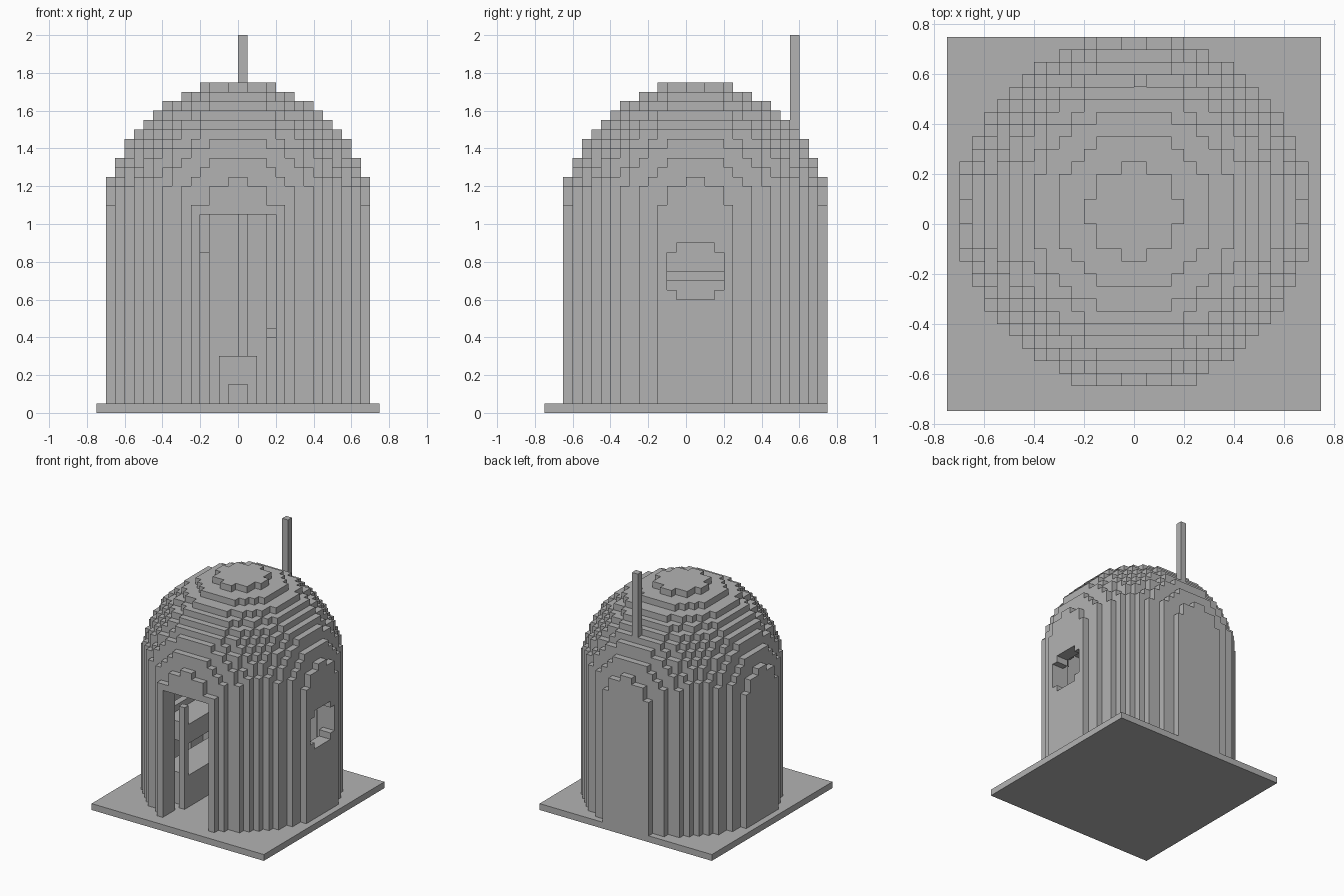
import bpy, bmesh
from itertools import product
from mathutils import Vector

if "Cube" in bpy.data.objects:
    bpy.data.objects.remove(bpy.data.objects["Cube"], do_unlink=True)

U = 0.05                              # size of one block
CENTRE = Vector((0, 0.05, 1.05))      # middle of the dome
OUTER, INNER = 14, 12                 # dome radii in blocks

stone = bpy.data.materials.new("plain_grey")
stone.use_nodes = True
grey = (0.45, 0.45, 0.45, 1)
stone.diffuse_color = grey
stone.node_tree.nodes["Principled BSDF"].inputs["Base Color"].default_value = grey


def finish(name, bm):
    mesh = bpy.data.meshes.new(name)
    bm.to_mesh(mesh)
    bm.free()
    mesh.materials.append(stone)
    obj = bpy.data.objects.new(name, mesh)
    bpy.context.collection.objects.link(obj)
    return obj


def box(name, x, y, z):
    """Axis-aligned box from (low, high) pairs."""
    bm = bmesh.new()
    bmesh.ops.create_cube(bm, size=1)
    for v in bm.verts:
        v.co = [lo + (c + 0.5) * (hi - lo) for c, (lo, hi) in zip(v.co, (x, y, z))]
    return finish(name, bm)


def solid(i, j, k):
    """Is this block part of the domed shell?"""
    if not -20 <= k < 15:
        return False
    x, y, z = i + 0.5, j + 0.5, k + 0.5
    if abs(x) < 4 and y < 0 and z < 0:                        # doorway
        return False
    if x > 0 and (y ** 2 + (z + 6) ** 2) < 9:                 # round window
        return False
    if abs(x) == 4.5 and y == -13.5 and z < 1:                # door jambs
        return True
    r = x * x + y * y + max(z, 0) ** 2
    return INNER ** 2 < r <= OUTER ** 2


# Domed wall: a face wherever a solid block meets an empty one
bm = bmesh.new()
corners = {}


def corner(p):
    if p not in corners:
        corners[p] = bm.verts.new(CENTRE + Vector(p) * U)
    return corners[p]


span = range(-OUTER, OUTER)
for cell in product(span, span, range(-20, OUTER)):
    if not solid(*cell):
        continue
    for axis, side in product(range(3), (0, 1)):
        near = list(cell)
        near[axis] += 2 * side - 1
        if solid(*near):
            continue
        a, b = (axis + 1) % 3, (axis + 2) % 3
        ring = []
        for da, db in ((0, 0), (1, 0), (1, 1), (0, 1)):
            p = list(cell)
            p[axis] += side
            p[a] += da
            p[b] += db
            ring.append(corner(tuple(p)))
        bm.faces.new(ring if side else ring[::-1])
finish("domed_wall", bm)

# Ground slab
box("ground_slab", (-0.75, 0.75), (-0.75, 0.75), (0, U))

# Stove with a fire opening, and its flue through the roof
for s, name in ((-1, "right"), (1, "left")):
    box("stove_side_" + name, sorted((s * 0.05, s * 0.1)), (0.45, 0.65), (U, 0.15))
box("stove_back", (-0.05, 0.05), (0.5, 0.65), (U, 0.15))
box("stove_top", (-0.1, 0.1), (0.45, 0.65), (0.15, 0.3))
box("flue", (0, 0.05), (0.55, 0.6), (0.3, 2))

# Bunk bed along the right wall
box("lower_bunk", (-0.4, -0.15), (-0.4, 0.45), (U, 0.3))
box("upper_bunk", (-0.4, -0.15), (-0.4, 0.45), (0.55, 0.7))
for y in (-0.45, 0.45):
    for x in (-0.4, -0.2):
        box("bunk_post", (x, x + U), (y, y + U), (U, 0.85))
box("bunk_rail", (-0.4, -0.35), (-0.4, 0.45), (0.7, 0.75))

# Small table by the window
box("table_top", (0.15, 0.5), (-0.1, 0.2), (0.4, 0.45))
box("table_leg", (0.3, 0.35), (0.03, 0.08), (U, 0.4))
